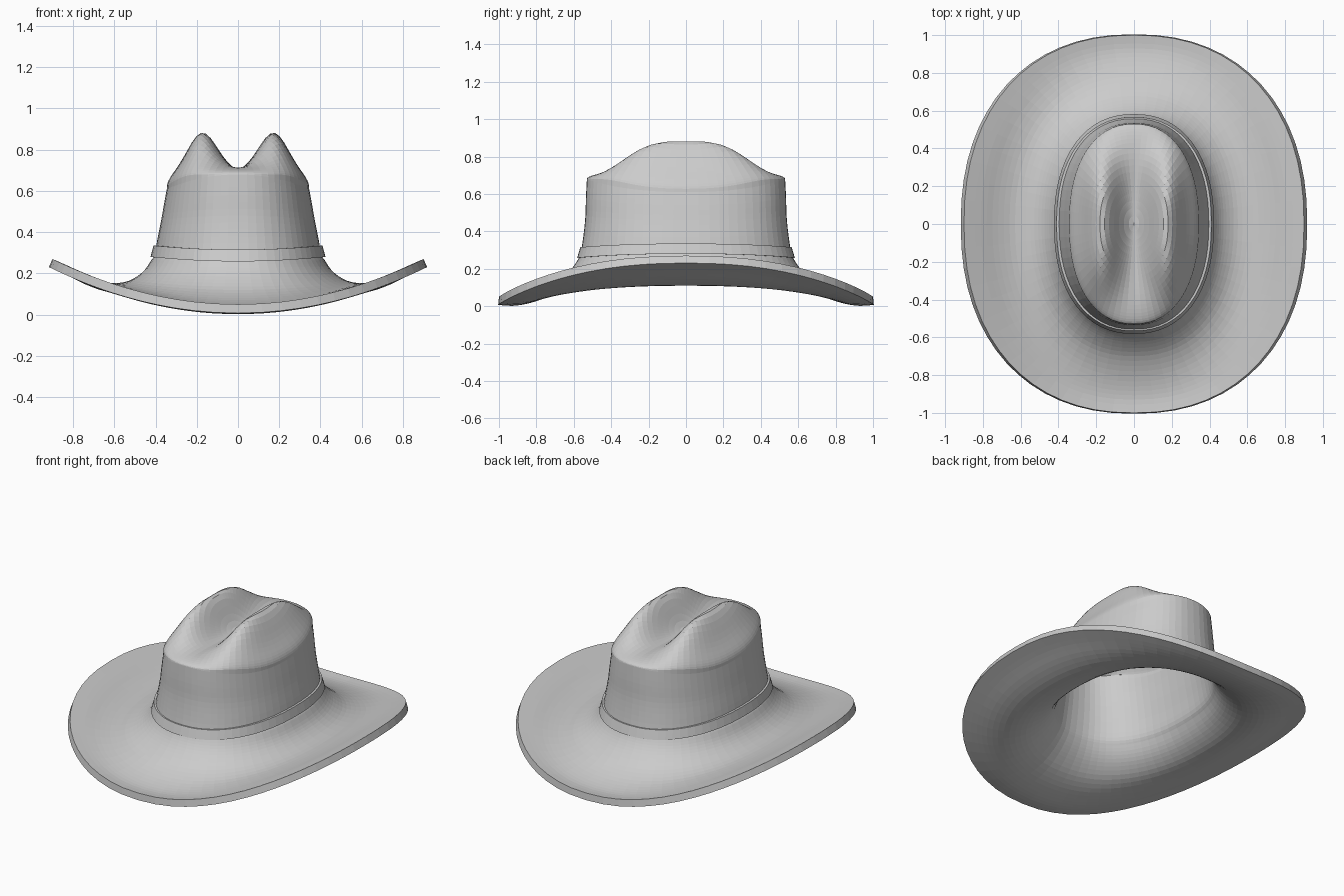
import bpy
from math import sin, cos, pi, exp, sqrt, copysign

if "Cube" in bpy.data.objects:
    bpy.data.objects.remove(bpy.data.objects["Cube"])

SEG = 64

def unit(k, n=2.25):
    """Point on a unit superellipse outline."""
    a = 2 * pi * k / SEG
    return tuple(copysign(abs(v) ** (2 / n), v) for v in (cos(a), sin(a)))

def smooth_rows(rows, steps):
    """Catmull-Rom interpolation through the profile rows."""
    p = [rows[0]] + rows + [rows[-1]]
    out = []
    for i in range(1, len(p) - 2):
        for j in range(steps):
            t = j / steps
            out.append(tuple(
                0.5 * (2 * b + (c - a) * t + (2 * a - 5 * b + 4 * c - d) * t * t
                       + (3 * b - a - 3 * c + d) * t ** 3)
                for a, b, c, d in zip(p[i - 1], p[i], p[i + 1], p[i + 2])))
    return out + [rows[-1]]

def ring(row):
    """Row is x radius, y radius, z at the sides, z at front and back."""
    rx, ry, zs, zf = row
    pts = []
    for k in range(SEG):
        u, v = unit(k)
        w = u * u
        pts.append((rx * u, ry * v, zf + (zs - zf) * w))
    return pts

def loft(name, rings, cap=None, closed=False):
    verts = [p for r in rings for p in r]
    n = len(rings)
    faces = []
    for i in range(n if closed else n - 1):
        a, b = i * SEG, (i + 1) % n * SEG
        for k in range(SEG):
            m = (k + 1) % SEG
            faces.append((a + k, b + k, b + m, a + m))
    if cap:
        verts.append(cap)
        faces += [(len(verts) - 1, k, (k + 1) % SEG) for k in range(SEG)]
    mesh = bpy.data.meshes.new(name)
    mesh.from_pydata(verts, [], faces)
    ob = bpy.data.objects.new(name, mesh)
    bpy.context.collection.objects.link(ob)
    return ob

# Crown wall flowing into the curled brim
profile = [
    (.345, .53, .61, .68), (.358, .535, .54, .58), (.372, .538, .46, .48),
    (.39, .548, .37, .38), (.405, .562, .29, .29), (.42, .575, .265, .255),
    (.45, .60, .22, .215), (.49, .64, .185, .17), (.55, .70, .158, .12),
    (.63, .78, .155, .08), (.72, .86, .185, .055), (.81, .93, .23, .045),
    (.90, 1.0, .27, .05)]

# Crown top: rounded shoulder plus two ridges with a crease between
def top_z(x, y, s, z1):
    fade = exp(-(abs(y) / .36) ** 3.5)
    ridges = .16 * exp(-((abs(x) - .175) / .068) ** 2 / 1.9)
    dip = .03 * exp(-(x / .07) ** 2)
    return z1 + (.73 - z1) * sqrt(max(0, 1 - s ** 3)) + fade * (ridges - dip)

top = []
N = 20
for i in range(1, N):
    s = sin(i / N * pi / 2)
    top.append([(x * s, y * s, top_z(x * s, y * s, s, z))
                for x, y, z in ring(profile[0])])

hat = loft("hat_body", top + [ring(r) for r in smooth_rows(profile, 3)],
           cap=(0, 0, top_z(0, 0, 0, .65)))
felt = hat.modifiers.new("felt_thickness", 'SOLIDIFY')
felt.thickness = .043
felt.offset = -1

# Hat band around the base of the crown
loft("hat_band", [ring(r) for r in (
    (.39, .545, .335, .315), (.41, .565, .335, .315),
    (.424, .582, .28, .258), (.39, .545, .28, .258))], closed=True)
